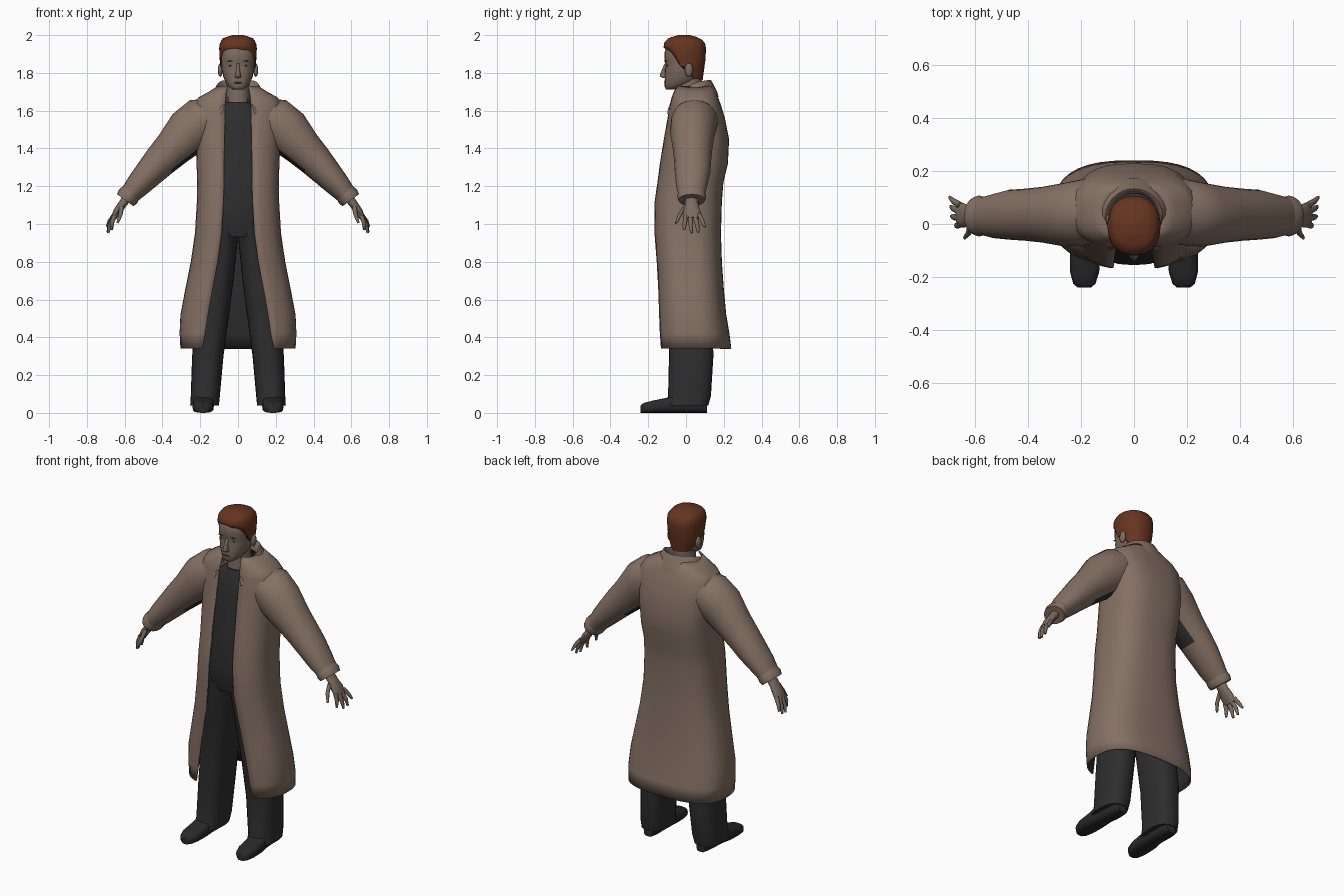
import bpy, bmesh, math
from mathutils import Vector

if "Cube" in bpy.data.objects:
    bpy.data.objects.remove(bpy.data.objects["Cube"])


def material(name, r, g, b):
    m = bpy.data.materials.new(name)
    m.diffuse_color = (r, g, b, 1)
    m.use_nodes = True
    m.node_tree.nodes["Principled BSDF"].inputs["Base Color"].default_value = m.diffuse_color
    return m


COAT = material("coat_brown", 0.235, 0.165, 0.128)
SKIN = material("skin", 0.20, 0.148, 0.115)
HAIR = material("hair_auburn", 0.135, 0.035, 0.014)
DARK = material("dark_cloth", 0.027, 0.027, 0.027)
SHOE = material("shoe_leather", 0.022, 0.022, 0.022)
SHADE = material("face_detail", 0.07, 0.048, 0.038)


def finish(name, bm, mats, mirror=False, sharp=50):
    me = bpy.data.meshes.new(name)
    bm.to_mesh(me)
    bm.free()
    for m in mats:
        me.materials.append(m)
    for p in me.polygons:
        p.use_smooth = True
    me.set_sharp_from_angle(angle=math.radians(sharp))
    ob = bpy.data.objects.new(name, me)
    bpy.context.collection.objects.link(ob)
    if mirror:
        ob.modifiers.new("mirror", 'MIRROR').use_mirror_merge = False
    return ob


def loft(name, rings, mats, closed=True, mirror=False, sharp=50, rule=None):
    """Skin a list of equally long point rings; closed rings get end caps."""
    bm = bmesh.new()
    vs = [[bm.verts.new(p) for p in r] for r in rings]
    n = len(vs[0])
    for a, b in zip(vs, vs[1:]):
        for j in range(n if closed else n - 1):
            k = (j + 1) % n
            bm.faces.new((a[j], a[k], b[k], b[j]))
    if closed:
        bm.faces.new(vs[0][::-1])
        bm.faces.new(vs[-1])
        bmesh.ops.recalc_face_normals(bm, faces=bm.faces)
    bm.normal_update()
    if rule:
        for f in bm.faces:
            f.material_index = rule(f)
    return finish(name, bm, mats, mirror, sharp)


def spow(v, e):
    return math.copysign(abs(v) ** e, v)


def section(z, w, yf, yb, n=2.4, cx=0, gap=0, count=24):
    """Horizontal superellipse, counter-clockwise from the front, optionally open there."""
    e = 2 / n
    a0 = math.asin((gap / w) ** (1 / e)) if gap else 0
    pts = []
    for i in range(count):
        a = a0 + (2 * math.pi - 2 * a0) * i / (count - 1) if gap else 2 * math.pi * i / count
        pts.append((cx + w * spow(math.sin(a), e),
                    (yf + yb) / 2 - (yb - yf) / 2 * spow(math.cos(a), e), z))
    return pts


def tube(name, path, mat, count=16, rule=None, mats=None):
    """Mirrored tube; each path point is x, y, z, radius in the xz plane, radius in y."""
    rings = []
    for i, (x, y, z, r, ry) in enumerate(path):
        p, q = path[max(i - 1, 0)], path[min(i + 1, len(path) - 1)]
        d = Vector((q[0] - p[0], 0, q[2] - p[2])).normalized()
        side = Vector((-d.z, 0, d.x))
        rings.append([Vector((x, y, z)) + side * r * math.cos(2 * math.pi * k / count)
                      + Vector((0, ry * math.sin(2 * math.pi * k / count), 0)) for k in range(count)])
    return loft(name, rings, mats or [mat], mirror=True, rule=rule)


def blob(name, loc, size, mat, mirror=False):
    bm = bmesh.new()
    bmesh.ops.create_uvsphere(bm, u_segments=12, v_segments=8, radius=1)
    for v in bm.verts:
        v.co = Vector(loc) + Vector([c * s for c, s in zip(v.co, size)])
    return finish(name, bm, [mat], mirror, 180)


# Long open coat: z, half width, front y, back y, half opening
coat_rows = [(0.34, .305, -.155, .24, .19), (0.42, .31, -.155, .23, .175), (0.52, .305, -.155, .213, .16),
             (0.66, .278, -.157, .20, .135), (0.80, .25, -.162, .19, .108), (0.95, .228, -.172, .185, .088),
             (1.12, .218, -.17, .19, .078), (1.22, .216, -.155, .198, .075), (1.32, .22, -.142, .222, .075),
             (1.45, .225, -.12, .228, .072), (1.56, .235, -.10, .206, .07), (1.63, .238, -.088, .185, .068),
             (1.67, .21, -.078, .17, .066), (1.70, .155, -.068, .158, .062), (1.73, .11, -.055, .14, .055)]
coat = loft("coat", [section(z, w, f, b, 2.7, gap=g, count=33) for z, w, f, b, g in coat_rows],
            [COAT, DARK], closed=False)
sol = coat.modifiers.new("lining", 'SOLIDIFY')
sol.thickness, sol.offset, sol.material_offset, sol.material_offset_rim = 0.008, -1, 1, 0

# Turned-down collar: drops toward the front; rx, ry, height, front drop per row
collar = []
for rx, ry, z, drop in [(.165, .148, 1.672, .105), (.148, .14, 1.70, .10), (.108, .108, 1.762, .10),
                        (.096, .098, 1.755, .10), (.09, .09, 1.70, .06)]:
    row = []
    for i in range(25):
        a = math.radians(32 + 296 * i / 24)
        f = (1 + math.cos(a)) / 2
        row.append((rx * math.sin(a), .025 - ry * math.cos(a), z - drop * f * f))
    collar.append(row)
loft("collar", collar, [COAT], closed=False, sharp=70)

# Sleeves, with a dark patch under the arm, and cuffs
under = Vector((-.77, 0, -.64))
tube("sleeve", [(.10, .045, 1.585, .09, .11), (.19, .045, 1.545, .128, .125), (.26, .035, 1.49, .126, .12),
                (.345, .035, 1.40, .102, .105), (.41, .035, 1.335, .09, .098), (.47, .035, 1.27, .078, .094),
                (.53, .03, 1.205, .066, .083), (.578, .03, 1.15, .052, .07)], COAT, 20,
     lambda f: 1 if f.normal.dot(under) > .8 and .2 < f.calc_center_median().x < .34 else 0, [COAT, DARK])
tube("cuff", [(.565, .03, 1.165, .055, .072), (.583, .03, 1.145, .06, .077), (.597, .03, 1.126, .054, .07)], COAT, 20)

# Hands with spread fingers
tube("palm", [(.59, .03, 1.135, .024, .034), (.615, .03, 1.10, .022, .036), (.64, .032, 1.065, .021, .046),
              (.66, .035, 1.03, .014, .046)], SKIN, 12)
for name, base, mid, tip in [("thumb", (.615, .0, 1.095), (.622, -.032, 1.05), (.638, -.052, 1.005)),
                             ("index_finger", (.653, .0, 1.045), (.667, -.006, 1.005), (.668, -.01, .968)),
                             ("middle_finger", (.656, .023, 1.04), (.678, .026, .995), (.687, .029, .952)),
                             ("ring_finger", (.656, .047, 1.04), (.68, .058, 1.0), (.69, .065, .957)),
                             ("little_finger", (.653, .07, 1.05), (.68, .086, 1.015), (.694, .10, .985))]:
    tube(name, [(*base, .013, .014), (*mid, .011, .012), (*tip, .006, .007)], SKIN, 8)

# Shirt body and trousers
loft("shirt", [section(z, w, f, b, 2.5) for z, w, f, b in
               [(.93, .15, -.13, .13), (1.0, .168, -.15, .14), (1.12, .172, -.155, .15), (1.32, .185, -.13, .18),
                (1.5, .19, -.103, .18), (1.6, .13, -.085, .15), (1.645, .066, -.065, .10)]], [DARK])
loft("trouser_leg", [section(z, w, f, b, 2.5, cx) for z, cx, w, f, b in
                     [(.04, .177, .076, -.108, .118), (.09, .173, .077, -.095, .132), (.3, .16, .083, -.09, .145),
                      (.5, .138, .088, -.095, .14), (.7, .112, .088, -.11, .13), (.85, .098, .09, -.13, .13),
                      (.98, .088, .092, -.145, .13)]], [DARK], mirror=True)

# Shoes: sections along y with half width and height
shoe = []
for y, w, h, cx in [(-.24, .024, .04, .187), (-.225, .042, .052, .187), (-.18, .055, .064, .186),
                    (-.10, .057, .08, .184), (-.04, .05, .11, .18), (.08, .046, .11, .176), (.11, .03, .07, .176)]:
    shoe.append([(cx + w * spow(math.cos(a), .7), y, max(0, h / 2 + h / 2 * spow(math.sin(a), .6)))
                 for a in [2 * math.pi * k / 16 for k in range(16)]])
loft("shoe", shoe, [SHOE], mirror=True)

# Neck and head
loft("neck", [section(z, w, f, b, 2) for z, w, f, b in
              [(1.6, .075, -.06, .09), (1.66, .062, -.055, .085), (1.80, .06, -.05, .085)]], [SKIN])
loft("head", [section(z, w, f, b, 2.3) for z, w, f, b in
              [(1.712, .028, -.106, -.05), (1.725, .046, -.113, -.01), (1.75, .065, -.113, .05),
               (1.78, .078, -.112, .08), (1.82, .086, -.111, .09), (1.845, .088, -.107, .094),
               (1.865, .09, -.115, .095), (1.91, .09, -.113, .095), (1.95, .08, -.098, .085),
               (1.975, .05, -.06, .05)]], [SKIN], sharp=80)
blob("ear", (.094, .015, 1.815), (.013, .022, .036), SKIN, True)
# Nose: narrow bridge widening to the tip
loft("nose", [section(z, w, f, -.095, 2, count=10) for z, w, f in
              [(1.772, .013, -.118), (1.779, .018, -.136), (1.79, .014, -.138), (1.82, .010, -.126),
               (1.85, .008, -.114)]], [SKIN], sharp=80)
blob("eye", (.036, -.0985, 1.838), (.015, .004, .005), SHADE, True)
blob("eyebrow", (.037, -.106, 1.861), (.02, .004, .0045), SHADE, True)
blob("mouth", (0, -.1115, 1.748), (.025, .004, .004), SHADE)

# Hair cap: every column runs from the hairline up to the crown
profile = [(1.76, .07, -.10, .088), (1.82, .092, -.11, .096), (1.87, .097, -.115, .103), (1.93, .1, -.119, .106),
           (1.96, .096, -.116, .10), (1.985, .078, -.092, .075), (2.0, .03, -.04, .02)]
hairline = [(0, 1.935), (48, 1.93), (66, 1.90), (78, 1.835), (98, 1.83), (115, 1.77), (180, 1.762)]


def lerp(table, t):
    for a, b in zip(table, table[1:]):
        if t <= b[0]:
            u = (t - a[0]) / (b[0] - a[0])
            return [p + (q - p) * u for p, q in zip(a, b)]
    return table[-1]


rows = []
for t in [0, .15, .3, .45, .6, .72, .82, .9, .96, 1]:
    row = []
    for i in range(40):
        a = 2 * math.pi * i / 40
        low = lerp(hairline, math.degrees(min(a, 2 * math.pi - a)))[1]
        z = low + (2 - low) * t
        _, w, f, b = lerp(profile, z)
        row.append((w * spow(math.sin(a), .88), (f + b) / 2 - (b - f) / 2 * spow(math.cos(a), .88), z))
    rows.append(row)
loft("hair", rows, [HAIR], sharp=75)
